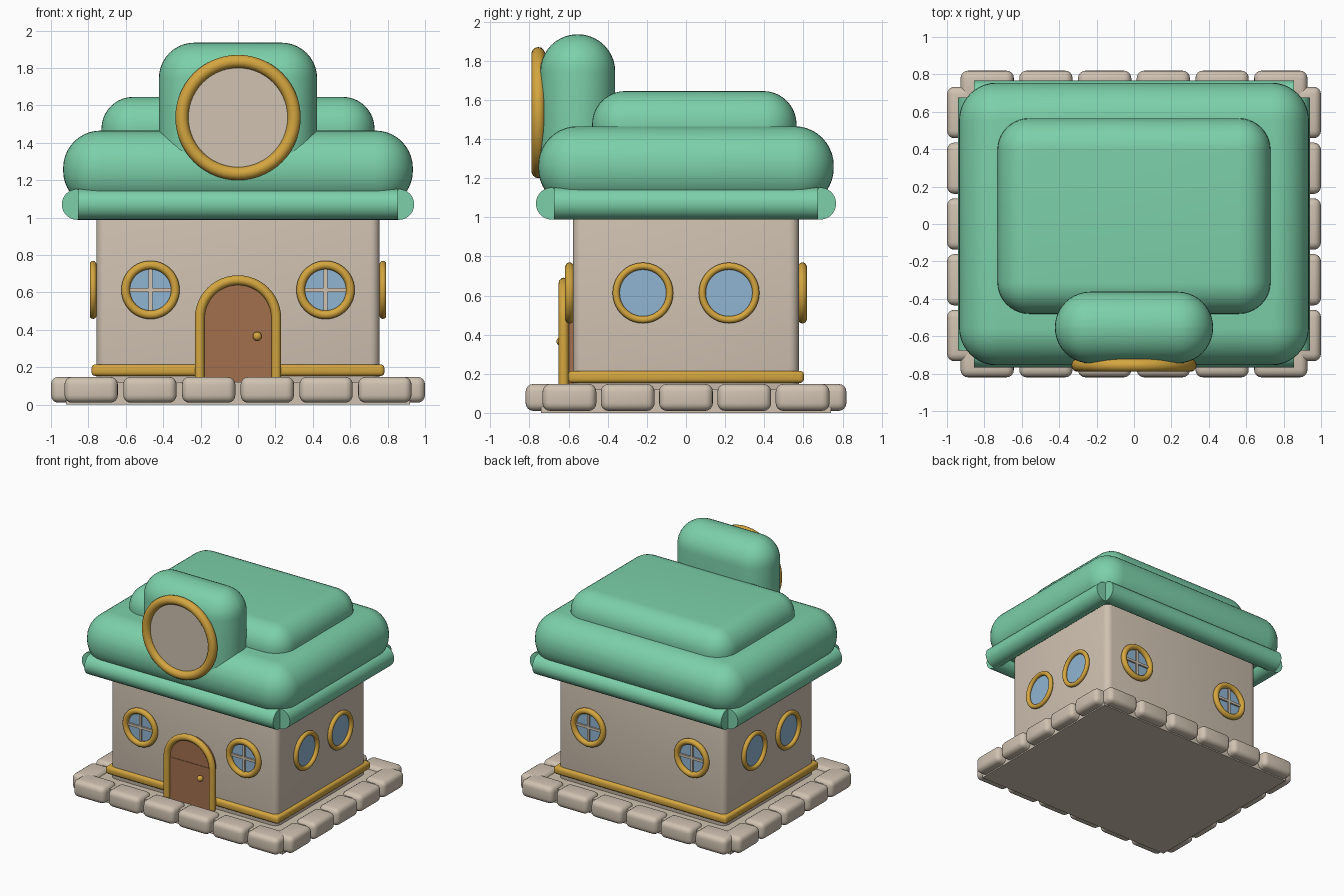
import bpy, bmesh, math
from mathutils import Matrix, Vector

old = bpy.data.objects.get("Cube")
if old:
    bpy.data.objects.remove(old, do_unlink=True)


def material(name, rgb):
    m = bpy.data.materials.new(name)
    m.use_nodes = True
    m.diffuse_color = (*rgb, 1)
    bsdf = m.node_tree.nodes["Principled BSDF"]
    bsdf.inputs["Base Color"].default_value = (*rgb, 1)
    bsdf.inputs["Roughness"].default_value = 0.7
    return m


CREAM = material("warm_cream", (0.63, 0.54, 0.44))
GREEN = material("mint_green", (0.20, 0.63, 0.40))
GOLD = material("gold", (0.66, 0.38, 0.05))
BROWN = material("door_brown", (0.36, 0.16, 0.076))
BLUE = material("glass_blue", (0.28, 0.46, 0.64))


def finish(name, bm, mat, turn=0):
    """Turn a bmesh into a smooth shaded object, spun about z."""
    bm.transform(Matrix.Rotation(turn, 4, 'Z'))
    me = bpy.data.meshes.new(name)
    bm.to_mesh(me)
    bm.free()
    for p in me.polygons:
        p.use_smooth = True
    me.set_sharp_from_angle(angle=math.radians(35))
    me.materials.append(mat)
    ob = bpy.data.objects.new(name, me)
    bpy.context.collection.objects.link(ob)
    return ob


def box(name, lo, hi, mat, bevel=0, segs=4, turn=0):
    lo, hi = Vector(lo), Vector(hi)
    bm = bmesh.new()
    bmesh.ops.create_cube(bm, size=1, matrix=Matrix.Translation((lo + hi) / 2)
                          @ Matrix.Diagonal((*(hi - lo), 1)))
    if bevel:
        bmesh.ops.bevel(bm, geom=bm.edges[:], offset=bevel, segments=segs,
                        profile=0.5, affect='EDGES')
    return finish(name, bm, mat, turn)


def rod(name, centre, radius, length, axis, mat, turn=0, segs=48):
    """Cylinder along the x or y axis."""
    bm = bmesh.new()
    rot = Matrix.Rotation(math.pi / 2, 4, 'Y' if axis == 'X' else 'X')
    bmesh.ops.create_cone(bm, cap_ends=True, segments=segs, radius1=radius,
                          radius2=radius, depth=length,
                          matrix=Matrix.Translation(centre) @ rot)
    return finish(name, bm, mat, turn)


def ring(name, centre, major, minor, mat, turn=0, n=56, m=14):
    """Torus facing -y."""
    bm = bmesh.new()
    c = Vector(centre)
    loops = []
    for i in range(n):
        a = math.tau * i / n
        out = Vector((math.cos(a), 0, math.sin(a)))
        loops.append([bm.verts.new(c + out * (major + minor * math.cos(b))
                                   + Vector((0, minor * math.sin(b), 0)))
                      for b in (math.tau * j / m for j in range(m))])
    for i in range(n):
        p, q = loops[i], loops[(i + 1) % n]
        for j in range(m):
            k = (j + 1) % m
            bm.faces.new((p[j], p[k], q[k], q[j]))
    bmesh.ops.recalc_face_normals(bm, faces=bm.faces)
    return finish(name, bm, mat, turn)


# Base slab with an edging of rounded stones
box("base_slab", (-0.92, -0.74, 0), (0.92, 0.74, 0.12), CREAM)


def stone_row(name, count, pitch, width, outer, turn):
    for i in range(count):
        x = (i - (count - 1) / 2) * pitch
        box(f"{name}_stone_{i + 1}", (x - width / 2, -outer, 0.01),
            (x + width / 2, -outer + 0.18, 0.148), CREAM, 0.04, 4, turn)


for name, turn in (("front", 0), ("back", math.pi)):
    stone_row(name, 6, 0.314, 0.285, 0.82, turn)
for name, turn in (("left", math.pi / 2), ("right", -math.pi / 2)):
    stone_row(name, 5, 0.298, 0.275, 1.0, turn)

# Walls and gold skirting
box("walls", (-0.757, -0.577, 0.05), (0.757, 0.577, 1.1), CREAM, 0.05)
box("skirting", (-0.783, -0.603, 0.153), (0.783, 0.603, 0.215), GOLD, 0.02, 3)

# Eaves: four round rods with open corners
for s, front, side in ((-1, "front", "right"), (1, "back", "left")):
    rod(front + "_eave", (0, s * 0.685, 1.07), 0.082, 1.71, 'X', GREEN)
    rod(side + "_eave", (s * 0.86, 0, 1.07), 0.082, 1.35, 'Y', GREEN)

# Soft cushion roof tiers and the front gable
box("lower_roof", (-0.935, -0.755, 1.05), (0.935, 0.755, 1.465), GREEN, 0.2, 10)
box("upper_roof", (-0.73, -0.48, 1.28), (0.73, 0.565, 1.645), GREEN, 0.17, 10)
box("gable", (-0.423, -0.745, 1.12), (0.423, -0.362, 1.935), GREEN, 0.19, 10)

# Round sign panel on the gable
rod("gable_disc", (0, -0.71, 1.535), 0.30, 0.09, 'Y', CREAM, segs=64)
ring("gable_ring", (0, -0.755, 1.535), 0.3, 0.035, GOLD)


# Round windows
def window(name, x, wall, major, minor, cross, turn):
    z = 0.613
    rod(name + "_glass", (x, -wall, z), major, 0.016, 'Y', BLUE, turn)
    ring(name + "_frame", (x, -wall - 0.018, z), major, minor, GOLD, turn)
    if cross:
        for part, w, h in (("upright", 0.01, major), ("crossbar", major, 0.01)):
            box(f"{name}_{part}", (x - w, -wall - 0.022, z - h),
                (x + w, -wall, z + h), CREAM, turn=turn)


for s, tag in ((-1, "a"), (1, "b")):
    window("front_window_" + tag, s * 0.468, 0.577, 0.133, 0.023, True, 0)
    window("back_window_" + tag, s * 0.468, 0.577, 0.133, 0.023, True, math.pi)
    window("left_window_" + tag, s * 0.22, 0.757, 0.137, 0.018, False, math.pi / 2)
    window("right_window_" + tag, s * 0.22, 0.757, 0.137, 0.018, False, -math.pi / 2)

# Arched door with a tubular frame and a knob
box("door_panel", (-0.205, -0.622, 0.12), (0.205, -0.57, 0.46), BROWN)
rod("door_arch", (0, -0.594, 0.46), 0.205, 0.048, 'Y', BROWN)
path = [(-0.205, 0.13)]
path += [(-0.205 * math.cos(math.pi * i / 24), 0.46 + 0.205 * math.sin(math.pi * i / 24))
         for i in range(25)]
path.append((0.205, 0.13))
curve = bpy.data.curves.new("door_frame", 'CURVE')
curve.dimensions = '3D'
curve.bevel_depth = 0.026
curve.bevel_resolution = 4
curve.use_fill_caps = True
spline = curve.splines.new('POLY')
spline.points.add(len(path) - 1)
for point, (x, z) in zip(spline.points, path):
    point.co = (x, -0.625, z, 1)
spline.use_smooth = True
curve.materials.append(GOLD)
bpy.context.collection.objects.link(bpy.data.objects.new("door_frame", curve))

bm = bmesh.new()
bmesh.ops.create_uvsphere(bm, u_segments=20, v_segments=12, radius=0.024,
                          matrix=Matrix.Translation((0.103, -0.638, 0.365)))
finish("door_knob", bm, GOLD)
